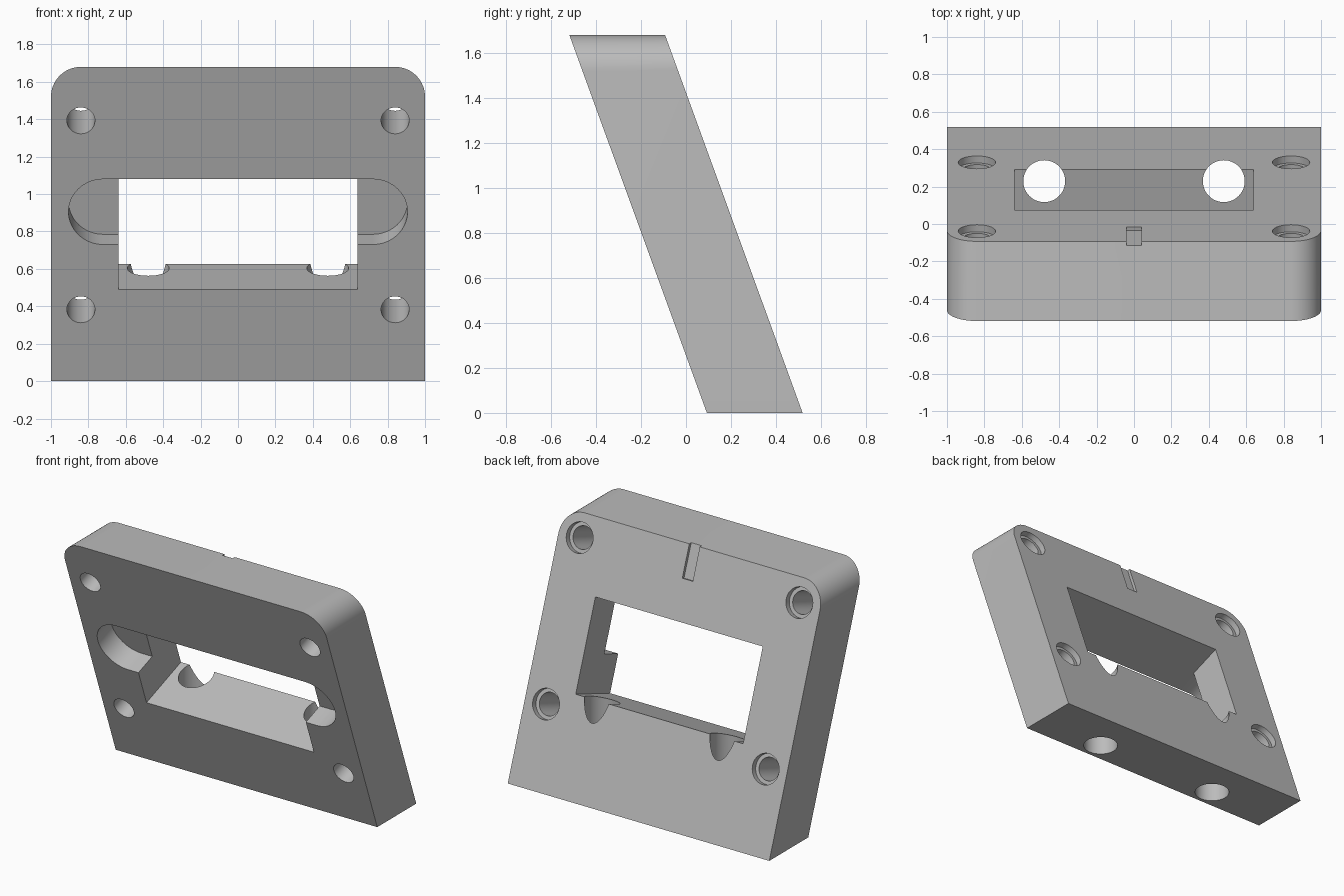
import bpy, bmesh
from math import radians, sin, cos, tan, pi
from mathutils import Matrix, Vector

cube = bpy.data.objects.get("Cube")
if cube:
    bpy.data.objects.remove(cube, do_unlink=True)

LEAN = radians(20)
HEIGHT, THICK = 1.68, 0.40
RUN = HEIGHT * tan(LEAN)                 # how far the top leans forward
DEPTH = THICK / cos(LEAN)                # horizontal thickness
FRONT = (RUN - DEPTH) / 2                # front edge y at the ground
# Plate frame: x across, y into the plate from the front face, z up the slope
frame = Matrix.Translation((0, FRONT, 0)) @ Matrix.Rotation(LEAN, 4, "X")
to_plate = frame.inverted()

grey = bpy.data.materials.new("plain grey")
grey.use_nodes = True
grey.diffuse_color = (0.5, 0.5, 0.5, 1)
grey.node_tree.nodes["Principled BSDF"].inputs["Base Color"].default_value = (0.5, 0.5, 0.5, 1)


def prism(name, bottom, top):
    """Solid between two matching loops of points."""
    bm = bmesh.new()
    a = [bm.verts.new(p) for p in bottom]
    b = [bm.verts.new(p) for p in top]
    bm.faces.new(a)
    bm.faces.new(b)
    for i in range(len(a)):
        j = (i + 1) % len(a)
        bm.faces.new((a[i], a[j], b[j], b[i]))
    bmesh.ops.recalc_face_normals(bm, faces=bm.faces)
    mesh = bpy.data.meshes.new(name)
    bm.to_mesh(mesh)
    bm.free()
    mesh.materials.append(grey)
    ob = bpy.data.objects.new(name, mesh)
    bpy.context.collection.objects.link(ob)
    return ob


def arc(cx, cz, r, start, end, n):
    steps = [start + (end - start) * i / n for i in range(n + 1)]
    return [(cx + r * cos(t), cz + r * sin(t)) for t in steps]


def cutter(name, outline, y0, y1):
    """Prism square to the plate, spanning depths y0 to y1."""
    return prism(name, [(x, y0, z) for x, z in outline], [(x, y1, z) for x, z in outline])


def box(w, z0, z1):
    return [(-w, z0), (w, z0), (w, z1), (-w, z1)]


# Leaning plate with rounded top corners and level ends
R = 0.16
outline = [(-1, 0), (1, 0)]
outline += arc(1 - R, HEIGHT - R, R, 0, pi / 2, 16)
outline += arc(R - 1, HEIGHT - R, R, pi / 2, pi, 16)


def leaning(offset):
    return [to_plate @ Vector((x, FRONT - z * tan(LEAN) + offset, z)) for x, z in outline]


plate = prism("mounting_plate", leaning(0), leaning(DEPTH))

# Window through the plate, with a round-ended recess in the front
WIN_LOW, WIN_TOP, SLOT_R = 0.521, 1.149, 0.186
slot_z = WIN_TOP - SLOT_R
slot = arc(0.72, slot_z, SLOT_R, -pi / 2, pi / 2, 32)
slot += arc(-0.72, slot_z, SLOT_R, pi / 2, 3 * pi / 2, 32)
cutters = [
    cutter("window_cutter", box(0.64, WIN_LOW, WIN_TOP), -0.1, 0.5),
    cutter("front_recess_cutter", slot, -0.1, 0.16),
    cutter("back_mark_cutter", box(0.04, 1.42, 1.67), THICK - 0.02, 0.5),
]

for side in (-1, 1):
    # Screw holes with shallow counterbores at the back
    for z in (0.407, 1.482):
        for name, r, y0 in (("screw_hole", 0.075, -0.1), ("counterbore", 0.1, THICK - 0.04)):
            ring = arc(side * 0.84, z, r, 0, 2 * pi, 48)[:-1]
            cutters.append(cutter(name + "_cutter", ring, y0, 0.5))
    # Vertical passages from the base up into the window
    ring = arc(side * 0.48, 0.229, 0.112, 0, 2 * pi, 48)[:-1]
    cutters.append(prism("passage_cutter",
                         [to_plate @ Vector((x, y, -0.2)) for x, y in ring],
                         [to_plate @ Vector((x, y, 1.0)) for x, y in ring]))

# Cut everything out, then discard the cutters
bpy.ops.object.select_all(action="DESELECT")
bpy.context.view_layer.objects.active = plate
plate.select_set(True)
for c in cutters:
    c.hide_render = True
    mod = plate.modifiers.new("cut", "BOOLEAN")
    mod.operation = "DIFFERENCE"
    mod.solver = "EXACT"
    mod.object = c
    bpy.ops.object.modifier_apply(modifier=mod.name)
    bpy.data.objects.remove(c, do_unlink=True)

bpy.ops.object.shade_smooth_by_angle(angle=radians(25))
plate.matrix_world = frame
